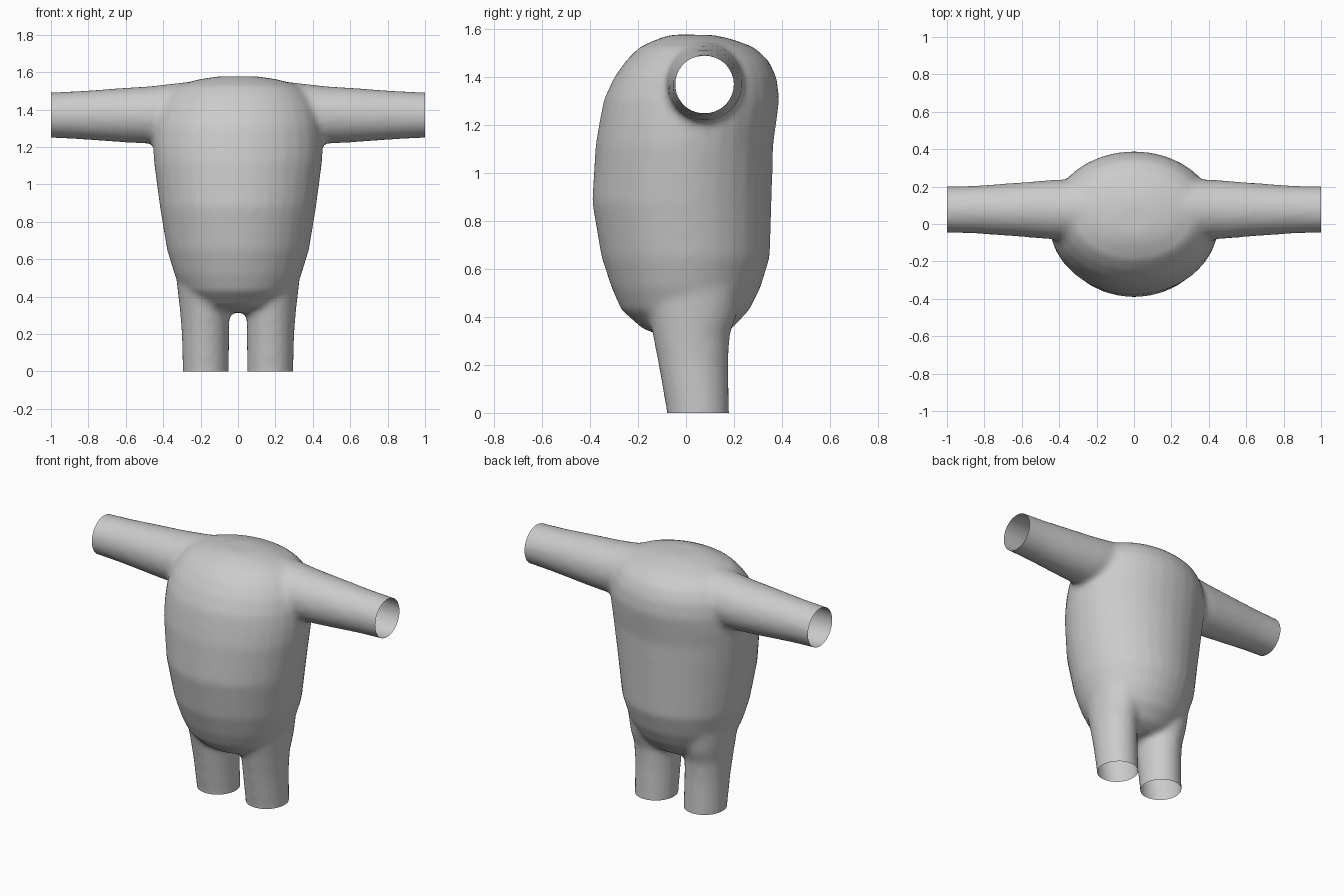
import bpy, bmesh
from math import cos, sin, pi
from mathutils import Vector

if "Cube" in bpy.data.objects:
    bpy.data.objects.remove(bpy.data.objects["Cube"])


def loft(bm, rings, sides, u, v):
    """Closed tube through rings of (centre, radius along u, radius along v)."""
    u, v = Vector(u), Vector(v)
    loops = []
    for c, ru, rv in rings:
        loops.append([bm.verts.new(Vector(c) + u * ru * cos(2 * pi * i / sides)
                                   + v * rv * sin(2 * pi * i / sides))
                      for i in range(sides)])
    faces = []
    for a, b in zip(loops, loops[1:]):
        for i in range(sides):
            j = (i + 1) % sides
            faces.append(bm.faces.new((a[i], a[j], b[j], b[i])))
    faces.append(bm.faces.new(loops[0][::-1]))
    faces.append(bm.faces.new(loops[-1]))
    bmesh.ops.recalc_face_normals(bm, faces=faces)


bm = bmesh.new()

# Torso: z, half width, front y, back y
torso = [
    (0.315, 0.10, -0.08, 0.12), (0.35, 0.22, -0.18, 0.19),
    (0.43, 0.295, -0.27, 0.265), (0.52, 0.34, -0.31, 0.31),
    (0.65, 0.38, -0.353, 0.35), (0.88, 0.418, -0.392, 0.357),
    (1.12, 0.45, -0.377, 0.364), (1.22, 0.455, -0.36, 0.378),
    (1.31, 0.45, -0.342, 0.39), (1.40, 0.43, -0.30, 0.378),
    (1.47, 0.39, -0.25, 0.345), (1.525, 0.33, -0.195, 0.285),
    (1.56, 0.22, -0.12, 0.19), (1.578, 0.10, -0.06, 0.11),
]
loft(bm, [((0, (f + b) / 2, z), w, (b - f) / 2) for z, w, f, b in torso],
     32, (1, 0, 0), (0, 1, 0))

# Arms and legs, made longer than needed and trimmed open below
for s in (-1, 1):
    arm = [(0.0, 1.405, 0.16, 0.172), (0.3, 1.382, 0.165, 0.163),
           (0.47, 1.371, 0.157, 0.154), (0.6, 1.37, 0.146, 0.147),
           (0.85, 1.37, 0.128, 0.129), (1.0, 1.37, 0.124, 0.122),
           (1.1, 1.37, 0.124, 0.122)]
    loft(bm, [((s * x, 0.077, z), ry, rz) for x, z, ry, rz in arm],
         24, (0, 1, 0), (0, 0, 1))
    leg = [(-0.1, 0.172, 0.122, -0.078, 0.182), (0.0, 0.172, 0.124, -0.08, 0.181),
           (0.2, 0.174, 0.127, -0.115, 0.177), (0.32, 0.178, 0.132, -0.138, 0.182),
           (0.42, 0.184, 0.138, -0.16, 0.215), (0.55, 0.19, 0.145, -0.17, 0.23)]
    loft(bm, [((s * x, (f + b) / 2, z), r, (b - f) / 2) for z, x, r, f, b in leg],
         24, (1, 0, 0), (0, 1, 0))

mesh = bpy.data.meshes.new("body_suit")
bm.to_mesh(mesh)
bm.free()
body = bpy.data.objects.new("body_suit", mesh)
bpy.context.collection.objects.link(body)

# Fuse the parts into one skin and soften the joins
rm = body.modifiers.new("fuse", 'REMESH')
rm.mode = 'VOXEL'
rm.voxel_size = 0.018
sm = body.modifiers.new("soften", 'SMOOTH')
sm.factor = 0.5
sm.iterations = 8
dg = bpy.context.evaluated_depsgraph_get()
fused = bpy.data.meshes.new_from_object(body.evaluated_get(dg))
body.modifiers.clear()
body.data = fused

# Trim the sleeves and leg ends to leave open holes
bm = bmesh.new()
bm.from_mesh(fused)
for co, no in (((1, 0, 0), (1, 0, 0)), ((-1, 0, 0), (-1, 0, 0)),
               ((0, 0, 0), (0, 0, -1))):
    bmesh.ops.bisect_plane(bm, geom=bm.verts[:] + bm.edges[:] + bm.faces[:],
                           plane_co=co, plane_no=no, clear_outer=True)
for f in bm.faces:
    f.smooth = True
bm.to_mesh(fused)
bm.free()
